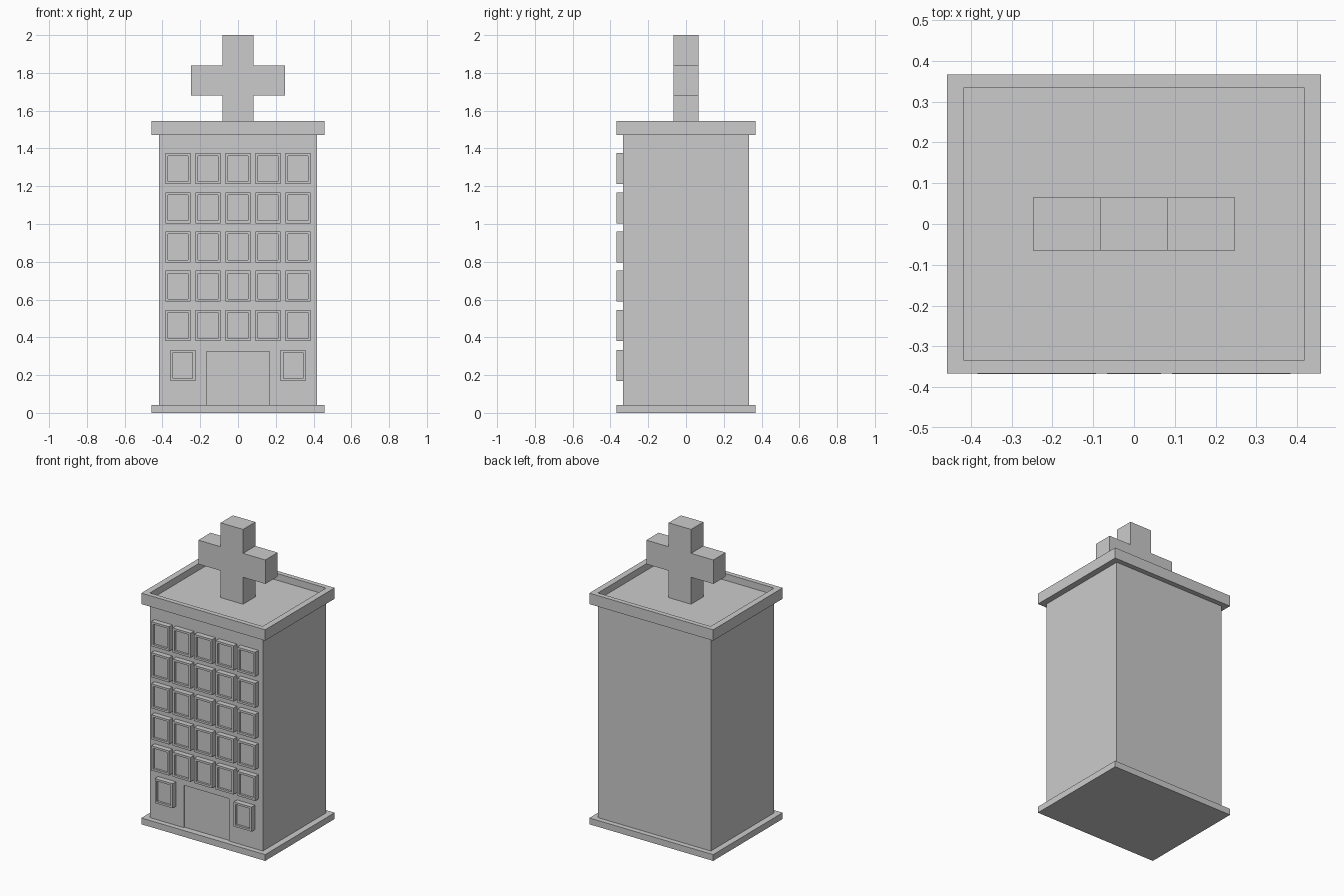
import bpy, bmesh
from mathutils import Vector

if "Cube" in bpy.data.objects:
    bpy.data.objects.remove(bpy.data.objects["Cube"])


def finish(name, bm):
    bmesh.ops.recalc_face_normals(bm, faces=bm.faces[:])
    mesh = bpy.data.meshes.new(name)
    bm.to_mesh(mesh)
    bm.free()
    ob = bpy.data.objects.new(name, mesh)
    bpy.context.collection.objects.link(ob)
    return ob


def box_bm(lo, hi):
    lo, hi = Vector(lo), Vector(hi)
    bm = bmesh.new()
    bmesh.ops.create_cube(bm, size=1)
    for v in bm.verts:
        v.co = (lo + hi) / 2 + v.co * (hi - lo)
    return bm


def box(name, lo, hi):
    return finish(name, box_bm(lo, hi))


def pocket_box(name, lo, hi, normal, rims, depth):
    """Box whose face along normal is sunk, leaving a rim of given width per axis."""
    bm = box_bm(lo, hi)
    bm.normal_update()
    normal = Vector(normal)
    face = max(bm.faces, key=lambda f: f.normal.dot(normal))
    center = face.calc_center_median()
    bmesh.ops.inset_individual(bm, faces=[face], thickness=0.002)
    size = Vector(hi) - Vector(lo)
    inner = Vector([s / 2 - r for s, r in zip(size, rims)])
    for v in face.verts:
        d = v.co - center
        for i in range(3):
            if not normal[i]:
                v.co[i] = center[i] + (inner[i] if d[i] > 0 else -inner[i])
    res = bmesh.ops.extrude_discrete_faces(bm, faces=[face])
    sunk = res["faces"][0]
    bmesh.ops.translate(bm, verts=sunk.verts[:], vec=-normal * depth)
    return finish(name, bm)


# Ground slab
box("base_slab", (-.458, -.367, 0), (.458, .367, .042))

# Main block with a shallow doorway recess
body = box("main_block", (-.417, -.333, .042), (.417, .333, 1.48))
cutter = box("doorway_cutter", (-.167, -.4, 0), (.167, -.325, .325))
cutter.hide_render = True
cutter.hide_viewport = True
cut = body.modifiers.new("doorway", "BOOLEAN")
cut.operation = "DIFFERENCE"
cut.solver = "EXACT"
cut.object = cutter

# Flat roof with parapet
pocket_box("roof_parapet", (-.458, -.367, 1.472), (.458, .367, 1.545),
           (0, 0, 1), (.041, .032, 0), .045)


# Framed windows
def window(name, x, z):
    pocket_box(name, (x - .066, -.368, z - .082), (x + .066, -.33, z + .082),
               (0, -1, 0), (.014, 0, .014), .014)


for row in range(5):
    for col in range(5):
        window(f"window_{row}_{col}", (col - 2) * .159, .463 + row * .2075)
for side, x in (("left", -.292), ("right", .292)):
    window("ground_window_" + side, x, .251)

# Rooftop cross, one extruded outline
a, b = .083, .248
z0, z1, z2, z3 = 1.495, 1.68, 1.84, 2.0
outline = [(-a, z0), (a, z0), (a, z1), (b, z1), (b, z2), (a, z2),
           (a, z3), (-a, z3), (-a, z2), (-b, z2), (-b, z1), (-a, z1)]
bm = bmesh.new()
face = bm.faces.new([bm.verts.new((x, -.065, z)) for x, z in outline])
ext = bmesh.ops.extrude_face_region(bm, geom=[face], use_keep_orig=True)
moved = [e for e in ext["geom"] if isinstance(e, bmesh.types.BMVert)]
bmesh.ops.translate(bm, verts=moved, vec=(0, .13, 0))
finish("roof_cross", bm)
